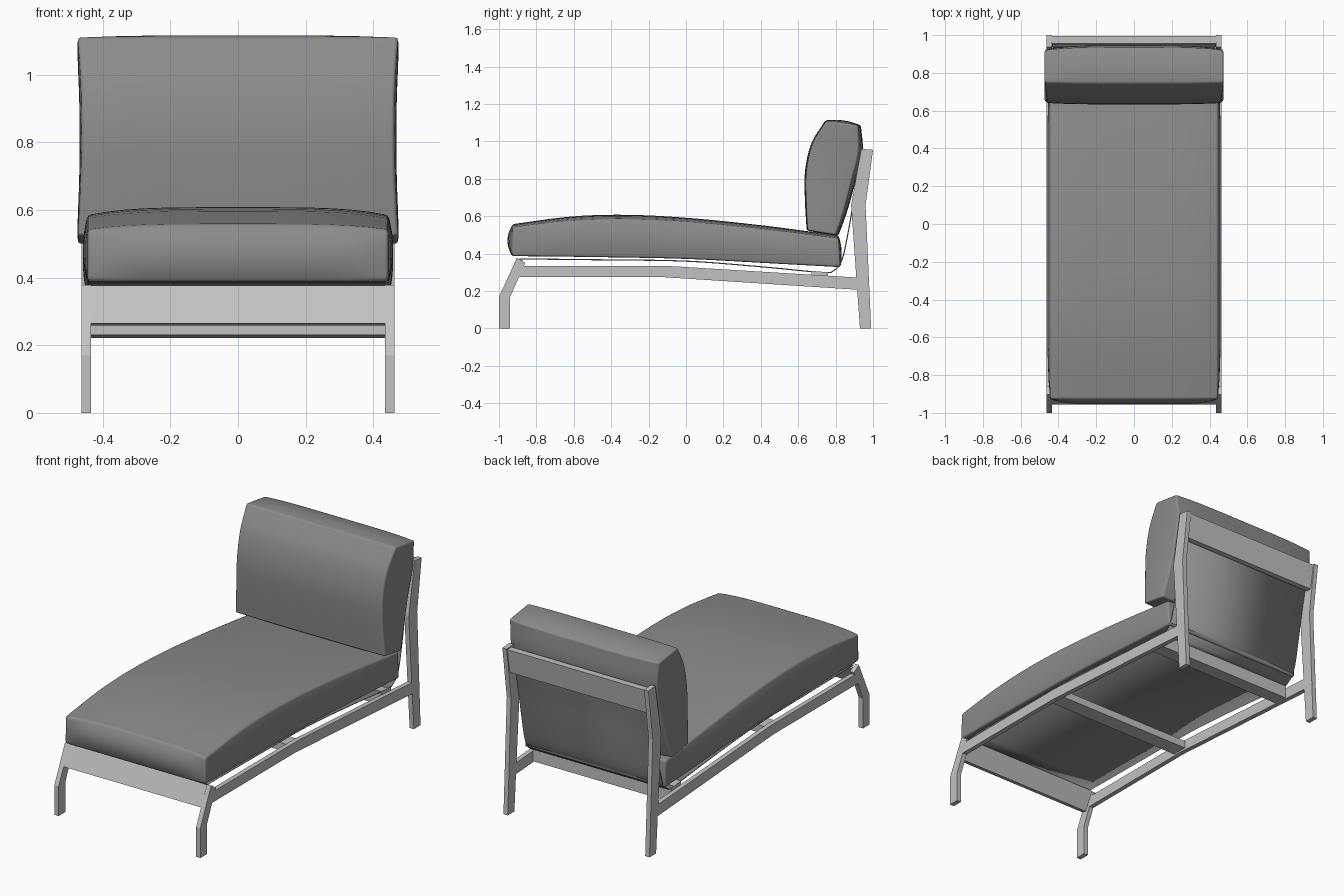
import bpy, bmesh
from mathutils import Vector

old = bpy.data.objects.get("Cube")
if old:
    bpy.data.objects.remove(old, do_unlink=True)


def material(name, value):
    m = bpy.data.materials.new(name)
    m.use_nodes = True
    m.diffuse_color = (value, value, value, 1)
    m.node_tree.nodes["Principled BSDF"].inputs["Base Color"].default_value = m.diffuse_color
    return m


FRAME = material("light grey frame", 0.54)
FABRIC = material("mid grey fabric", 0.26)


def finish(bm, name, mat):
    bmesh.ops.recalc_face_normals(bm, faces=bm.faces)
    me = bpy.data.meshes.new(name)
    bm.to_mesh(me)
    bm.free()
    me.materials.append(mat)
    ob = bpy.data.objects.new(name, me)
    bpy.context.collection.objects.link(ob)
    return ob


def prism(name, profile, x0, x1):
    """Side profile (y, z) extruded across x."""
    bm = bmesh.new()
    face = bm.faces.new([bm.verts.new((x0, y, z)) for y, z in profile])
    new = bmesh.ops.extrude_face_region(bm, geom=[face])["geom"]
    bmesh.ops.translate(bm, vec=(x1 - x0, 0, 0),
                        verts=[v for v in new if isinstance(v, bmesh.types.BMVert)])
    return finish(bm, name, FRAME)


def spline(points, t):
    """Smooth curve through the points, t from 0 to 1."""
    p = [Vector(q) for q in points]
    p = [2 * p[0] - p[1]] + p + [2 * p[-1] - p[-2]]
    s = t * (len(points) - 1)
    i = min(int(s), len(points) - 2)
    f = s - i
    a, b, c, d = p[i:i + 4]
    return b + 0.5 * f * ((c - a) + f * ((2 * a - 5 * b + 4 * c - d) + f * (3 * (b - c) + d - a)))


def cushion(name, low, high, half_width, flare, side_bulge, end_bulge, droop):
    """Padded box between two side curves, with crowned faces and bulging borders."""
    bm = bmesh.new()
    bmesh.ops.create_cube(bm, size=2)
    bmesh.ops.subdivide_edges(bm, edges=bm.edges[:], cuts=15, use_grid_fill=True)
    for v in bm.verts:
        a, b, c = v.co
        t = (b + 1) / 2
        lo, hi = spline(low, t), spline(high, t)
        across = hi - lo
        lo, hi = lo + across * droop[0] * a ** 4, hi - across * droop[1] * a ** 4
        p = lo.lerp(hi, (c + 1) / 2)
        if abs(b) > 0.99:
            out = Vector((-across.y, across.x)).normalized()
            along = spline(high, 1) - spline(high, 0)
            out *= (1 if out.dot(along) > 0 else -1) * (1 if b > 0 else -1)
            p += out * end_bulge[b > 0] * (1 - c * c) * (1 - a ** 6)
        x = a * (half_width + flare * b * b + side_bulge * (1 - c * c) * (1 - b ** 6))
        v.co = (x, p.x, p.y)
    ob = finish(bm, name, FABRIC)
    ob.data.shade_smooth()
    bev = ob.modifiers.new("soft seam", "BEVEL")
    bev.width, bev.segments, bev.limit_method, bev.angle_limit = 0.012, 2, "ANGLE", 0.8
    bev.harden_normals = True
    return ob


# Side frames: bent front leg, bent rear leg and a kinked rail
for side, s in (("left", 1), ("right", -1)):
    x0, x1 = 0.435 * s, 0.462 * s
    prism(side + "_front_leg", [(-1, 0), (-0.94, 0), (-0.94, 0.17), (-0.86, 0.35),
                                (-0.903, 0.378), (-1, 0.17)], x0, x1)
    prism(side + "_rear_leg", [(0.93, 0), (0.99, 0), (0.96, 0.66), (1, 0.955),
                               (0.937, 0.96), (0.883, 0.66)], x0, x1)
    prism(side + "_rail", [(-0.9, 0.275), (-0.13, 0.275), (0.92, 0.207),
                           (0.92, 0.272), (-0.11, 0.335), (-0.87, 0.335)], x0, x1)

# Boards and bars running between the side frames
for name, profile in (
    ("front_apron", [(-0.955, 0.265), (-0.925, 0.258), (-0.872, 0.362), (-0.905, 0.376)]),
    ("middle_crossbar", [(-0.18, 0.285), (-0.09, 0.285), (-0.09, 0.328), (-0.18, 0.33)]),
    ("rear_crossbar", [(0.67, 0.23), (0.76, 0.222), (0.76, 0.30), (0.67, 0.308)]),
    ("back_top_board", [(0.938, 0.81), (0.97, 0.81), (0.994, 0.95), (0.955, 0.95)]),
):
    prism(name, profile, -0.437, 0.437)

# Fabric sling under the seat and up the back
path = [(-0.89, 0.372), (-0.45, 0.367), (0, 0.36), (0.4, 0.33), (0.72, 0.3), (0.79, 0.31),
        (0.835, 0.37), (0.87, 0.53), (0.9, 0.7), (0.948, 0.93)]
bm = bmesh.new()
rows = []
for i in range(46):
    y, z = spline(path, i / 45)
    rows.append([bm.verts.new((x, y, z)) for x in (-0.432, 0.432)])
for r, q in zip(rows, rows[1:]):
    bm.faces.new((r[0], r[1], q[1], q[0]))
sling = finish(bm, "sling", FABRIC)
sling.data.shade_smooth()
solid = sling.modifiers.new("thickness", "SOLIDIFY")
solid.thickness, solid.offset = 0.006, 0

# Cushions
cushion("seat_cushion",
        [(-0.93, 0.387), (-0.5, 0.382), (0, 0.372), (0.42, 0.35), (0.825, 0.328)],
        [(-0.925, 0.558), (-0.62, 0.598), (-0.33, 0.608), (0.0, 0.592), (0.4, 0.552), (0.815, 0.498)],
        0.444, 0.0, 0.015, (0.027, 0.012), (0.0, 0.1))
cushion("back_cushion",
        [(0.645, 0.525), (0.636, 0.68), (0.636, 0.84), (0.67, 0.99), (0.745, 1.112)],
        [(0.815, 0.497), (0.86, 0.62), (0.905, 0.78), (0.945, 0.94), (0.935, 1.085)],
        0.462, 0.012, 0.006, (0.004, 0.014), (0.03, 0.08))
